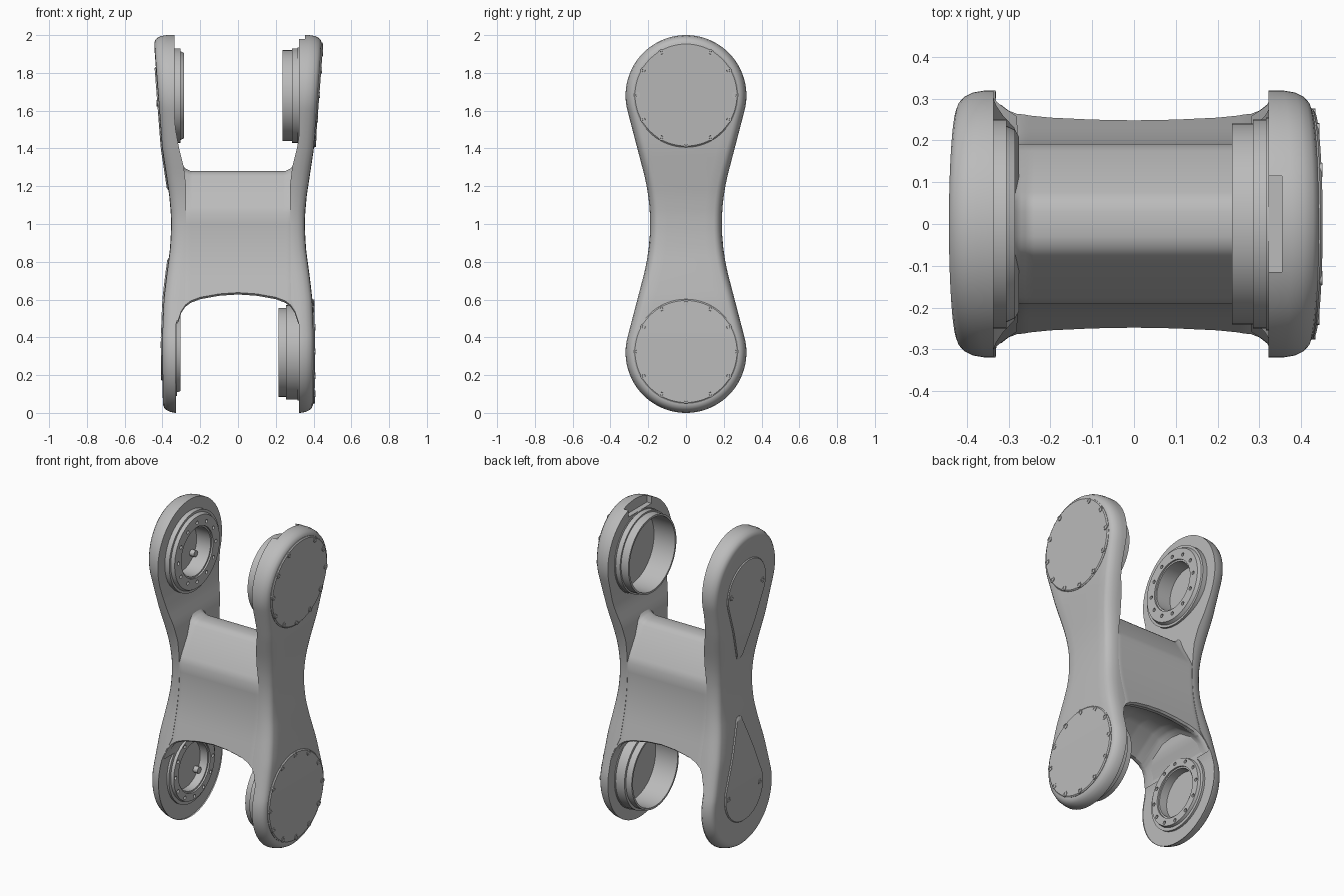
import bpy, bmesh
from math import sin, cos, tan, asin, acos, atan2, hypot, sqrt, pi, radians

if "Cube" in bpy.data.objects:
    bpy.data.objects.remove(bpy.data.objects["Cube"])

grey = bpy.data.materials.new("light grey metal")
grey.use_nodes = True
grey.diffuse_color = (0.5, 0.5, 0.5, 1)
grey.node_tree.nodes["Principled BSDF"].inputs["Base Color"].default_value = (0.5, 0.5, 0.5, 1)

TOP, LOW, R = 1.68, 0.32, 0.32         # joint centres and end radius
WAIST, ARC = 0.19, 1.1                 # waist half width and its concave radius
AXIS = WAIST + ARC
SWING = atan2(TOP - 1, AXIS) - acos((R + ARC) / hypot(TOP - 1, AXIS))


def interp(table, v):
    for (a, p), (b, q) in zip(table, table[1:]):
        if v <= b:
            return p + (q - p) * max(0, v - a) / (b - a)
    return table[-1][1]


def outer_x(z):
    return interp([(0, 0.398), (0.4, 0.402), (0.6, 0.394), (0.72, 0.38), (0.86, 0.361),
                   (0.95, 0.355), (1.05, 0.355), (1.15, 0.364), (1.4, 0.402), (2, 0.448)], z)


def inner_x(z):
    return interp([(0.43, 0.34), (0.52, 0.312), (0.6, 0.28), (1.2, 0.275), (1.3, 0.287),
                   (1.4, 0.312), (1.5, 0.33), (1.6, 0.34)], z)


def waist_width(z):
    dz, reach = abs(z - 1), ARC * sin(SWING)
    curved = min(dz, reach)
    return AXIS - sqrt(ARC ** 2 - curved ** 2) + (dz - curved) * tan(SWING)


def make(name, bm, smooth=True):
    bmesh.ops.recalc_face_normals(bm, faces=bm.faces)
    me = bpy.data.meshes.new(name)
    bm.to_mesh(me)
    bm.free()
    ob = bpy.data.objects.new(name, me)
    bpy.context.collection.objects.link(ob)
    me.materials.append(grey)
    if smooth:
        finish(ob)
    return ob


def finish(ob):
    bpy.ops.object.select_all(action="DESELECT")
    ob.select_set(True)
    bpy.context.view_layer.objects.active = ob
    bpy.ops.object.shade_smooth_by_angle(angle=radians(32))


def loft(name, rings, smooth=True):
    """Skin y-symmetric rings, given as halves from pole to pole, and cap them in strips."""
    bm = bmesh.new()
    n = len(rings[0])
    loops = []
    for half in rings:
        right = [bm.verts.new(p) for p in half]
        left = [bm.verts.new((x, -y, z)) for x, y, z in half[1:-1]]
        loops.append(right + left[::-1])
    m = len(loops[0])
    for a, b in zip(loops, loops[1:]):
        for i in range(m):
            j = (i + 1) % m
            bm.faces.new((a[i], a[j], b[j], b[i]))
    for lp in (loops[0], loops[-1]):
        for i in range(n - 1):
            vs = [lp[i], lp[i + 1], lp[-i - 1], lp[-i % m]]
            bm.faces.new(list(dict.fromkeys(vs)))
    return make(name, bm, smooth)


def lathe(name, side, profile, cy, cz, seg=64, smooth=True):
    """Turn a closed (x, radius) profile about an axis along x."""
    bm = bmesh.new()
    cols = [[bm.verts.new((side * x, cy + r * cos(2 * pi * k / seg), cz + r * sin(2 * pi * k / seg)))
             for x, r in profile] for k in range(seg)]
    for k in range(seg):
        a, b = cols[k], cols[(k + 1) % seg]
        for i in range(len(profile)):
            j = (i + 1) % len(profile)
            bm.faces.new((a[i], a[j], b[j], b[i]))
    return make(name, bm, smooth)


def drum(bm, side, x0, x1, r, cy, cz, seg):
    rings = [[bm.verts.new((side * x, cy + r * cos(2 * pi * k / seg), cz + r * sin(2 * pi * k / seg)))
              for k in range(seg)] for x in (x0, x1)]
    for k in range(seg):
        j = (k + 1) % seg
        bm.faces.new((rings[0][k], rings[0][j], rings[1][j], rings[1][k]))
    bm.faces.new(rings[0])
    bm.faces.new(rings[1])


def cut(ob, bm):
    cutter = make("cutter", bm, False)
    mod = ob.modifiers.new("cut", "BOOLEAN")
    mod.operation, mod.solver, mod.object = "DIFFERENCE", "EXACT", cutter
    bpy.context.view_layer.objects.active = ob
    bpy.ops.object.modifier_apply(modifier="cut")
    bpy.data.objects.remove(cutter)
    finish(ob)


# Dumbbell outline of the side plates: points (y, z) with normals, top pole to bottom pole
half = []
for i in range(31):
    t = (pi / 2 + SWING) * i / 30
    half.append((R * sin(t), TOP + R * cos(t), sin(t), cos(t)))
flank_top = half[-1][1]
for i in range(1, 36):
    z = flank_top + (2 - 2 * flank_top) * i / 36
    t = max(-SWING, min(SWING, asin((z - 1) / ARC)))
    half.append((waist_width(z), z, cos(t), -sin(t)))
half += [(y, 2 - z, ny, -nz) for y, z, ny, nz in half[30::-1]]

# Side plates with rounded outer edges and bored joints: (depth, radius) of each bore
BORE = {(1, TOP): (0.385, 0.234), (1, LOW): (0.37, 0.229),
        (-1, TOP): (0.395, 0.155), (-1, LOW): (0.37, 0.155)}
for side, word, flat in ((1, "left", 0.322), (-1, "right", 0.336)):
    rings = [[(side * min(inner_x(z), flat), y, z) for y, z, _, _ in half]]
    for d, drop in ((0, 0.07), (0.005, 0.04), (0.016, 0.018), (0.028, 0.007), (0.042, 0.002), (0.09, 0)):
        ring = [(y - d * ny, z - d * nz) for y, z, ny, nz in half]
        rings.append([(side * (outer_x(z) - drop), max(y, 0), z) for y, z in ring])
    plate = loft(word + "_side_plate", rings, False)
    bm = bmesh.new()
    for cz in (TOP, LOW):
        depth, radius = BORE[side, cz]
        drum(bm, side, 0.2, depth, radius, 0, cz, 64)
    cut(plate, bm)
    if side > 0:                       # cable notch at the top
        bm = bmesh.new()
        bmesh.ops.create_cube(bm, size=1)
        for v in bm.verts:
            v.co = (0.327 + v.co.x * 0.054, v.co.y * 0.23, 1.985 + v.co.z * 0.1)
        cut(plate, bm)

# Crossbar: blunt ridge on top, arched and hollowed below
rings = []
for k in range(-32, 33):
    x = 0.32 * k / 32
    ax = abs(x)
    zb = interp([(0, 0.627), (0.1, 0.62), (0.2, 0.602), (0.25, 0.583), (0.28, 0.56),
                 (0.3, 0.53), (0.32, 0.47)], ax)
    zt = interp([(0.25, 1.28), (0.28, 1.295), (0.32, 1.35)], ax)
    tuck = interp([(0.26, 0), (0.275, 0.001), (0.285, 0.004), (0.32, 0.02)], ax)
    yb = waist_width(zb + 0.01) - min(tuck, 0.002)
    ring = [(0, zt), (0.03, zt - 0.001), (0.055, zt - 0.008), (0.075, zt - 0.025), (0.175, 1.095)]
    ring += [(waist_width(z) - tuck, z) for z in (1.06, 1.0, 0.94, 0.87, 0.8, 0.74, 0.7)]
    ring += [(yb, zb + 0.01), (yb - 0.012, zb), (yb - 0.035, zb), (0.08, zb + 0.1), (0, zb + 0.11)]
    rings.append([(x, y, z) for y, z in ring])
loft("crossbar", rings)

# Flanged bearing rings on the right plate, with bolt holes
for word, cz, prof in (
        ("upper", TOP, [(0.36, 0.25), (0.305, 0.25), (0.305, 0.235), (0.285, 0.225)]),
        ("lower", LOW, [(0.36, 0.23), (0.322, 0.23), (0.322, 0.21), (0.305, 0.205)])):
    face, floor = prof[-1][0], BORE[-1, cz][0]
    ring = lathe(word + "_bearing_ring", -1, prof + [
        (face, 0.158), (face + 0.01, 0.158), (face + 0.01, 0.148), (floor - 0.002, 0.148),
        (floor - 0.002, 0.158), (0.36, 0.158)], 0, cz, smooth=False)
    bm = bmesh.new()
    for k in range(12):
        a = 2 * pi * k / 12
        drum(bm, -1, face - 0.02, face + 0.02, 0.011, 0.186 * cos(a), cz + 0.186 * sin(a), 12)
    cut(ring, bm)
    bm = bmesh.new()
    drum(bm, -1, floor - 0.03, floor + 0.005, 0.02, 0.1, cz - 0.07, 16)
    make(word + "_bearing_pin", bm)

# Open stepped collars on the left plate
for word, cz, lip, step, r in (("upper", TOP, 0.235, 0.285, 0.24), ("lower", LOW, 0.215, 0.255, 0.235)):
    floor = BORE[1, cz][0] - 0.002
    lathe(word + "_collar", 1, [
        (0.35, 0.255), (0.316, 0.255), (0.316, 0.25), (step, 0.25), (step, r), (lip, r),
        (lip, r - 0.012), (floor, r - 0.012), (floor, r - 0.004)], 0, cz)


def panel(name, side, outline, centre):
    """Thin chamfered cover lying on the outer face of a plate."""
    rings = []
    for off, k in ((-0.01, 1), (0.001, 1), (0.007, 0.975)):
        ring = [(max(y, 0) * k, centre + (z - centre) * k) for y, z in outline]
        rings.append([(side * (outer_x(z) + off), y, z) for y, z in ring])
    loft(name, rings)


def screw(name, side, y, z):
    x = outer_x(z)
    lathe(name, side, [(x - 0.01, 0.017), (x + 0.01, 0.017), (x + 0.01, 0.009),
                       (x + 0.004, 0.007), (x - 0.01, 0.007)], y, z, 16)


# Round screwed covers on the left, teardrop covers on the right
for word, cz, d in (("upper", TOP + 0.003, 1), ("lower", LOW + 0.005, -1)):
    panel(word + "_round_cover", 1, [(0.277 * sin(pi * i / 40), cz + 0.277 * cos(pi * i / 40))
                                     for i in range(41)], cz)
    for k in range(12):
        if d < 0 or k != 3:
            a = 2 * pi * k / 12
            screw(word + "_cover_screw", 1, 0.259 * cos(a), cz + 0.259 * sin(a))
    big, small, c, tip = 0.19, 0.03, 1 + d * 0.64, 1 + d * 0.21
    turn = pi / 2 + asin((big - small) / abs(c - tip))
    shape = [(big * sin(turn * i / 24), c + d * big * cos(turn * i / 24)) for i in range(25)]
    end = [(small * sin(t), tip + d * small * cos(t))
           for t in (turn + (pi - turn) * i / 6 for i in range(7))]
    (y0, z0), (y1, z1) = shape[-1], end[0]
    shape += [(y0 + (y1 - y0) * i / 8, z0 + (z1 - z0) * i / 8) for i in range(1, 8)]
    panel(word + "_teardrop_cover", -1, shape + end, c)
    for y in (-0.155, 0.155):
        screw(word + "_teardrop_screw", -1, y, c)
